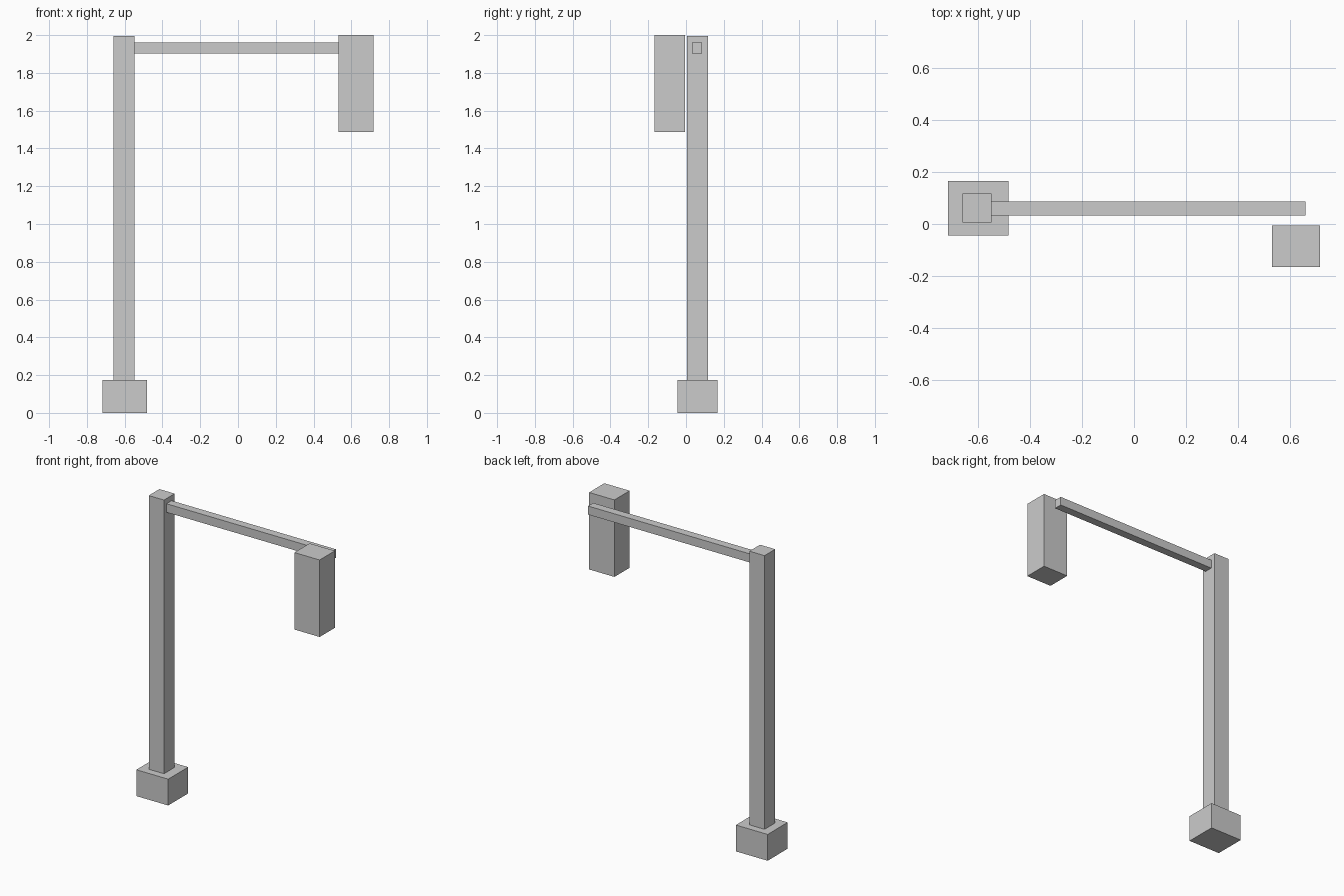
import bpy

if "Cube" in bpy.data.objects:
    bpy.data.objects.remove(bpy.data.objects["Cube"])

# One shared grey
grey = bpy.data.materials.new("plain_grey")
grey.diffuse_color = (0.6, 0.6, 0.6, 1.0)
grey.use_nodes = True
grey.node_tree.nodes["Principled BSDF"].inputs["Base Color"].default_value = grey.diffuse_color


def box(name, x, y, z):
    """Box spanning the given (min, max) ranges."""
    spans = (x, y, z)
    bpy.ops.mesh.primitive_cube_add(size=1, location=[(a + b) / 2 for a, b in spans])
    obj = bpy.context.object
    obj.name = name
    obj.scale = [b - a for a, b in spans]
    bpy.ops.object.transform_apply(location=False, rotation=False, scale=True)
    obj.data.materials.append(grey)
    return obj


# Foot block and upright
box("base", (-0.717, -0.483), (-0.044, 0.166), (0.0, 0.175))
box("post", (-0.66, -0.548), (0.005, 0.117), (0.175, 1.995))

# Horizontal arm, starting at the post's side
box("arm", (-0.548, 0.66), (0.032, 0.086), (1.903, 1.96))

# Signal housing in front of the arm's free end
box("signal_box", (0.531, 0.717), (-0.166, -0.006), (1.488, 2.0))
